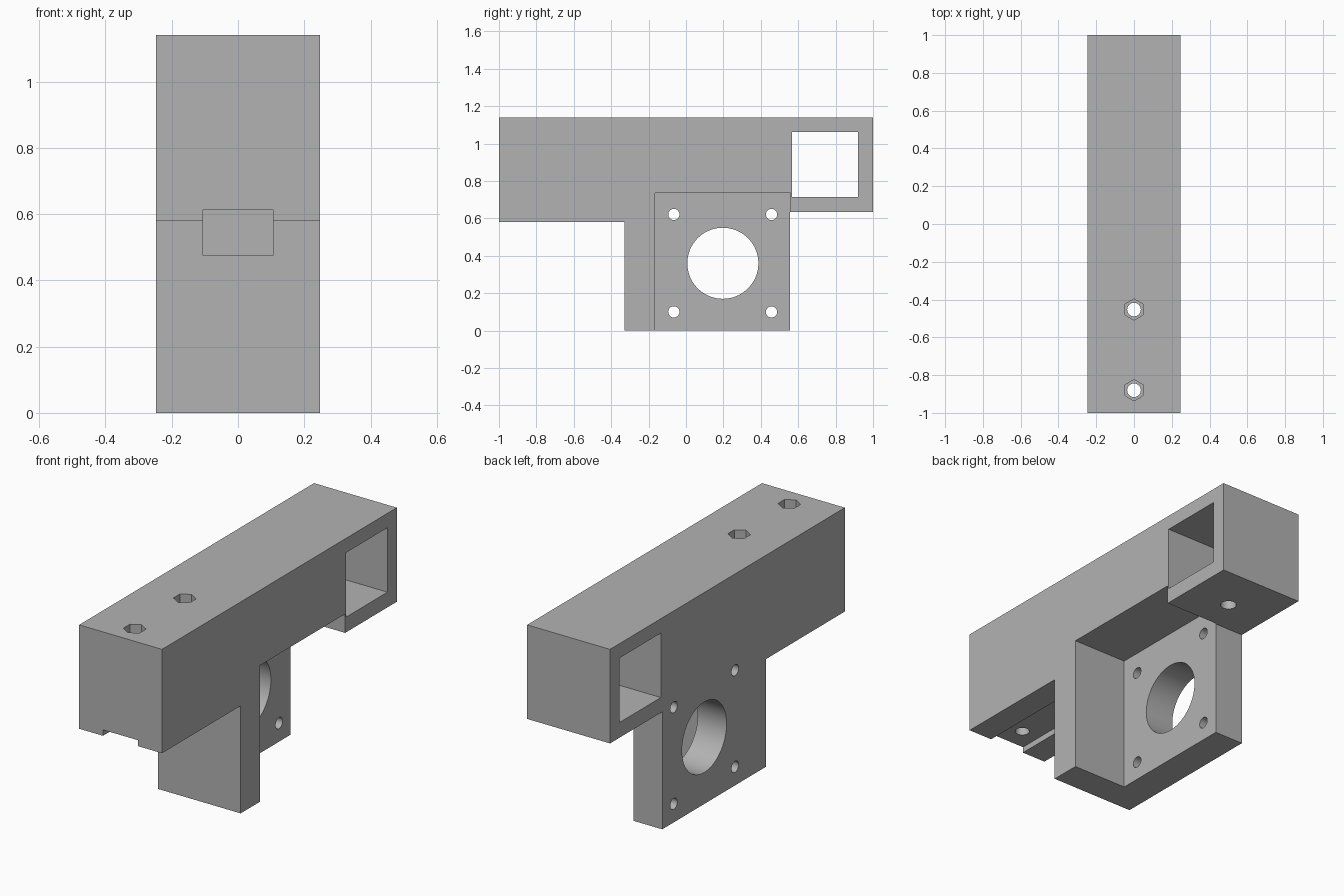
import bpy, bmesh
from math import sin, cos, pi, radians

if "Cube" in bpy.data.objects:
    bpy.data.objects.remove(bpy.data.objects["Cube"], do_unlink=True)

HALF = 0.247      # half width of the bracket
TOP = 1.14

gray = bpy.data.materials.new("light gray plastic")
gray.use_nodes = True
gray.diffuse_color = (0.45, 0.45, 0.45, 1)
gray.node_tree.nodes["Principled BSDF"].inputs["Base Color"].default_value = gray.diffuse_color


def prism(name, points, axis, lo, hi):
    """Extrude a flat outline along X (y, z points) or Z (x, y points)."""
    bm = bmesh.new()
    rings = []
    for d in (lo, hi):
        rings.append([bm.verts.new((d, a, b) if axis == "X" else (a, b, d)) for a, b in points])
    bm.faces.new(rings[0])
    bm.faces.new(rings[1])
    n = len(points)
    for i in range(n):
        j = (i + 1) % n
        bm.faces.new((rings[0][i], rings[0][j], rings[1][j], rings[1][i]))
    bmesh.ops.recalc_face_normals(bm, faces=bm.faces)
    mesh = bpy.data.meshes.new(name)
    bm.to_mesh(mesh)
    bm.free()
    mesh.materials.append(gray)
    obj = bpy.data.objects.new(name, mesh)
    bpy.context.collection.objects.link(obj)
    return obj


def rect(a0, a1, b0, b1):
    return [(a0, b0), (a1, b0), (a1, b1), (a0, b1)]


def ring(a, b, r, sides=48):
    return [(a + r * cos(pi / 2 + 2 * pi * i / sides), b + r * sin(pi / 2 + 2 * pi * i / sides))
            for i in range(sides)]


# Beam with the motor mount below, as one side outline
body = prism("carriage_bracket",
             [(-1, 0.58), (-0.33, 0.58), (-0.33, 0), (0.555, 0),
              (0.555, 0.633), (1, 0.633), (1, TOP), (-1, TOP)], "X", -HALF, HALF)

cutters = [
    # Motor pocket, leaving a plate on one side
    prism("motor_pocket", rect(-0.167, 0.56, -0.1, 0.735), "X", -0.075, 0.4),
    # Square window through the rear end, and the hole under it
    prism("rear_window", rect(0.567, 0.92, 0.715, 1.062), "X", -0.4, 0.4),
    prism("rear_bolt_hole", ring(0, 0.743, 0.04, 32), "Z", 0.5, 0.85),
    # Rail groove running into the front wall
    prism("rail_groove", rect(-0.105, 0.105, -1.1, -0.27), "Z", 0.475, 0.612),
    # Motor shaft bore
    prism("motor_bore", ring(0.197, 0.36, 0.19, 64), "X", -0.4, 0),
]
# Motor screw holes
for y in (-0.065, 0.457):
    for z in (0.1, 0.621):
        cutters.append(prism("motor_screw_hole", ring(y, z, 0.03, 32), "X", -0.4, 0))
# Rail bolts with hexagonal nut traps on top
for y in (-0.88, -0.453):
    cutters.append(prism("rail_bolt_hole", ring(0, y, 0.036, 32), "Z", 0.4, 1.3))
    cutters.append(prism("nut_trap", ring(0, y, 0.056, 6), "Z", 0.8, 1.3))

bpy.context.view_layer.objects.active = body
for cutter in cutters:
    cutter.hide_render = True
    mod = body.modifiers.new(cutter.name, "BOOLEAN")
    mod.operation = "DIFFERENCE"
    mod.solver = "EXACT"
    mod.object = cutter
    bpy.ops.object.modifier_apply(modifier=mod.name)
for cutter in cutters:
    bpy.data.objects.remove(cutter, do_unlink=True)

# Smooth bores, sharp edges
bpy.ops.object.select_all(action="DESELECT")
body.select_set(True)
bpy.ops.object.shade_smooth_by_angle(angle=radians(30))
